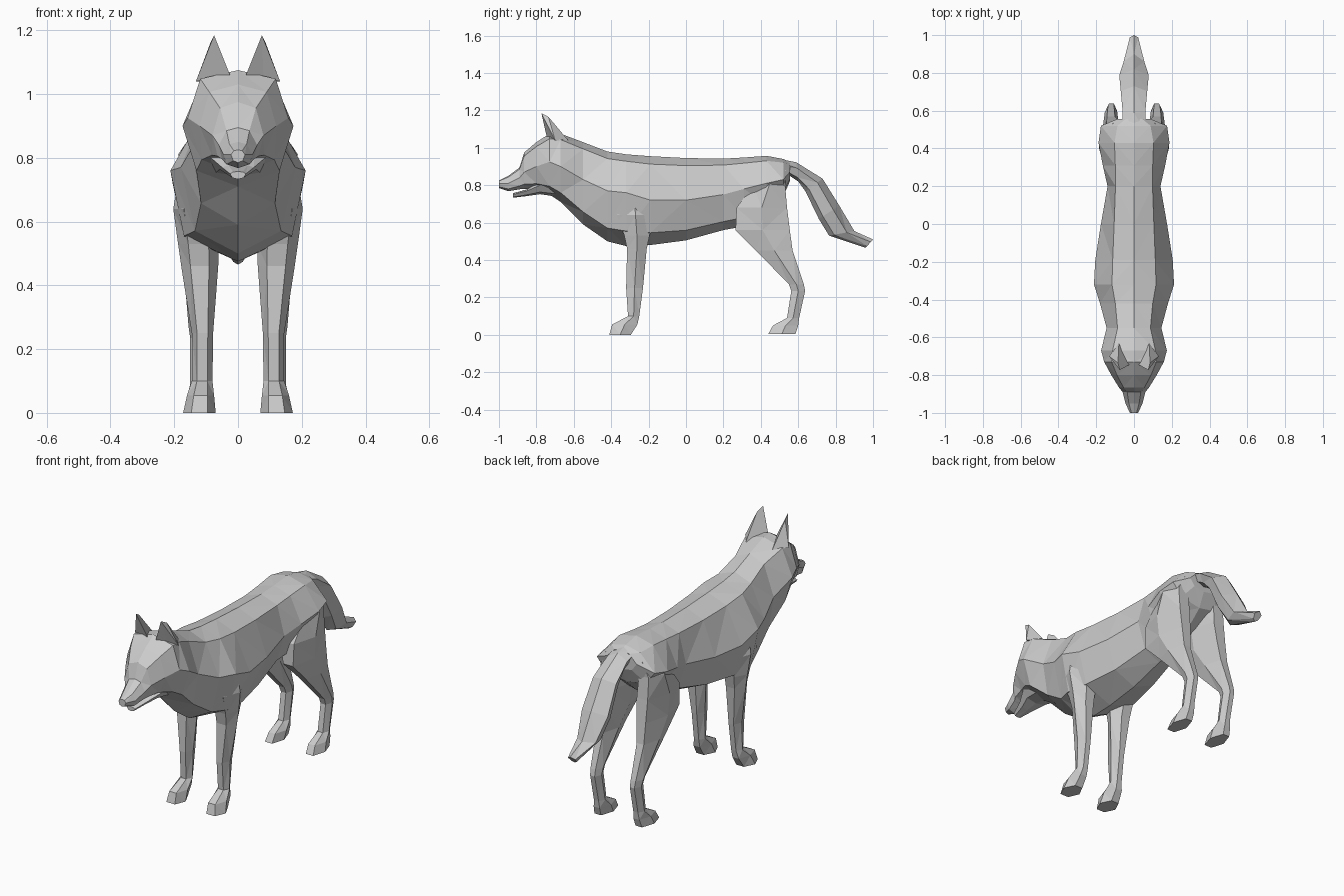
import bpy, bmesh
from mathutils import Vector

fur = bpy.data.materials.new("grey fur")
fur.diffuse_color = (0.6, 0.6, 0.6, 1)


def finish(name, bm):
    bmesh.ops.recalc_face_normals(bm, faces=bm.faces)
    bmesh.ops.triangulate(bm, faces=bm.faces)
    me = bpy.data.meshes.new(name)
    bm.to_mesh(me)
    bm.free()
    me.materials.append(fur)
    ob = bpy.data.objects.new(name, me)
    bpy.context.collection.objects.link(ob)
    return ob


def loft(name, rings):
    """Skin a list of equal-length point loops and cap both ends."""
    bm = bmesh.new()
    loops = [[bm.verts.new(p) for p in r] for r in rings]
    n = len(loops[0])
    for a, b in zip(loops, loops[1:]):
        for i in range(n):
            j = (i + 1) % n
            bm.faces.new((a[i], a[j], b[j], b[i]))
    bm.faces.new(loops[0])
    bm.faces.new(loops[-1][::-1])
    return finish(name, bm)


def trunk_ring(y, top, mid, low, w, k=0.6, q=0.68):
    """Eight-sided upright section; k and q set the upper and lower fullness."""
    half = [(k * w, top - 0.18 * (top - mid)), (w, mid), (q * w, low + 0.35 * q * (mid - low))]
    pts = [(0, top)] + half + [(0, low)] + [(-x, z) for x, z in reversed(half)]
    return [Vector((x, y, z)) for x, z in pts]


def leg_ring(s, z, front, back, inner, outer):
    """Six-sided level section of a leg on side s."""
    c, h, m = (inner + outer) / 2, (outer - inner) / 2, front + 0.5 * (back - front)
    pts = [(c - h * 0.5, front), (c + h * 0.5, front), (outer, m),
           (c + h * 0.45, back), (c - h * 0.45, back), (inner, m)]
    return [Vector((s * x, y, z)) for x, y in pts]


def tail_ring(y0, z0, y1, z1, w):
    """Six-sided section between an upper and a lower edge point."""
    a, b = Vector((0, y0, z0)), Vector((0, y1, z1))
    side = Vector((w, 0, 0))
    p, q = a.lerp(b, 0.3), a.lerp(b, 0.8)
    return [a, p + side, q + side * 0.7, b, q - side * 0.7, p - side]


# Head, neck and torso in one skin
loft("body", [trunk_ring(*r) for r in [
    (-1.0, 0.825, 0.81, 0.785, 0.022),
    (-0.95, 0.85, 0.81, 0.768, 0.045, 0.6, 0.8),
    (-0.89, 0.895, 0.84, 0.778, 0.06, 0.6, 0.85),
    (-0.865, 0.975, 0.87, 0.78, 0.08, 0.7, 0.8),
    (-0.80, 1.03, 0.90, 0.78, 0.12, 0.75),
    (-0.73, 1.075, 0.925, 0.75, 0.158, 0.75, 0.72),
    (-0.67, 1.075, 0.90, 0.71, 0.174, 0.65, 0.75),
    (-0.55, 1.03, 0.83, 0.59, 0.145, 0.6, 0.8),
    (-0.42, 0.98, 0.77, 0.50, 0.18, 0.55, 0.75),
    (-0.32, 0.965, 0.76, 0.475, 0.212, 0.55, 0.8),
    (-0.19, 0.955, 0.72, 0.48, 0.205, 0.55, 0.78),
    (0.0, 0.945, 0.72, 0.505, 0.175, 0.6, 0.72),
    (0.2, 0.942, 0.75, 0.56, 0.14, 0.7),
    (0.31, 0.948, 0.78, 0.58, 0.165),
    (0.43, 0.957, 0.81, 0.66, 0.188, 0.55),
    (0.52, 0.94, 0.83, 0.74, 0.175, 0.5),
    (0.555, 0.925, 0.87, 0.82, 0.09, 0.5),
]])

# Lower jaw
loft("lower_jaw", [trunk_ring(*r) for r in [
    (-0.925, 0.757, 0.75, 0.733, 0.025),
    (-0.85, 0.778, 0.77, 0.742, 0.05),
    (-0.78, 0.825, 0.80, 0.752, 0.085),
    (-0.70, 0.84, 0.80, 0.74, 0.10),
]])

# Tail
loft("tail", [tail_ring(*r) for r in [
    (0.48, 0.945, 0.51, 0.88, 0.06),
    (0.59, 0.922, 0.60, 0.82, 0.06),
    (0.73, 0.835, 0.64, 0.765, 0.07),
    (0.82, 0.69, 0.71, 0.62, 0.078),
    (0.90, 0.555, 0.765, 0.53, 0.055),
    (1.0, 0.51, 0.96, 0.465, 0.022),
]])

FRONT = [(0.78, -0.33, -0.23, 0.08, 0.18), (0.64, -0.37, -0.17, 0.07, 0.203),
         (0.53, -0.33, -0.195, 0.06, 0.188), (0.46, -0.315, -0.21, 0.062, 0.178),
         (0.25, -0.32, -0.23, 0.078, 0.145), (0.10, -0.31, -0.25, 0.08, 0.145),
         (0.055, -0.395, -0.26, 0.075, 0.16), (0.0, -0.41, -0.295, 0.07, 0.172)]
HIND = [(0.88, 0.46, 0.535, 0.06, 0.13), (0.80, 0.36, 0.53, 0.05, 0.182),
        (0.68, 0.27, 0.54, 0.04, 0.186), (0.56, 0.265, 0.555, 0.055, 0.178),
        (0.45, 0.375, 0.57, 0.075, 0.17),
        (0.27, 0.55, 0.63, 0.088, 0.155), (0.235, 0.563, 0.637, 0.09, 0.15),
        (0.09, 0.54, 0.605, 0.088, 0.15), (0.05, 0.465, 0.60, 0.08, 0.16),
        (0.005, 0.44, 0.585, 0.08, 0.168)]

for s, side in ((-1, "right"), (1, "left")):
    # Legs with paws
    loft("front_leg_" + side, [leg_ring(s, *r) for r in FRONT])
    loft("hind_leg_" + side, [leg_ring(s, *r) for r in HIND])
    # Ear: hollow-fronted pyramid with a blunt back edge
    bm = bmesh.new()
    tip, rear, out, back, inn, cup = [bm.verts.new((s * x, y, z)) for x, y, z in (
        (0.075, -0.773, 1.185), (0.085, -0.735, 1.165), (0.132, -0.70, 1.04),
        (0.08, -0.63, 1.04), (0.025, -0.745, 1.06), (0.08, -0.72, 1.05))]
    for f in ((tip, out, rear), (rear, out, back), (rear, back, inn), (tip, rear, inn),
              (tip, inn, cup), (tip, cup, out), (out, cup, back), (cup, inn, back)):
        bm.faces.new(f)
    finish("ear_" + side, bm)
